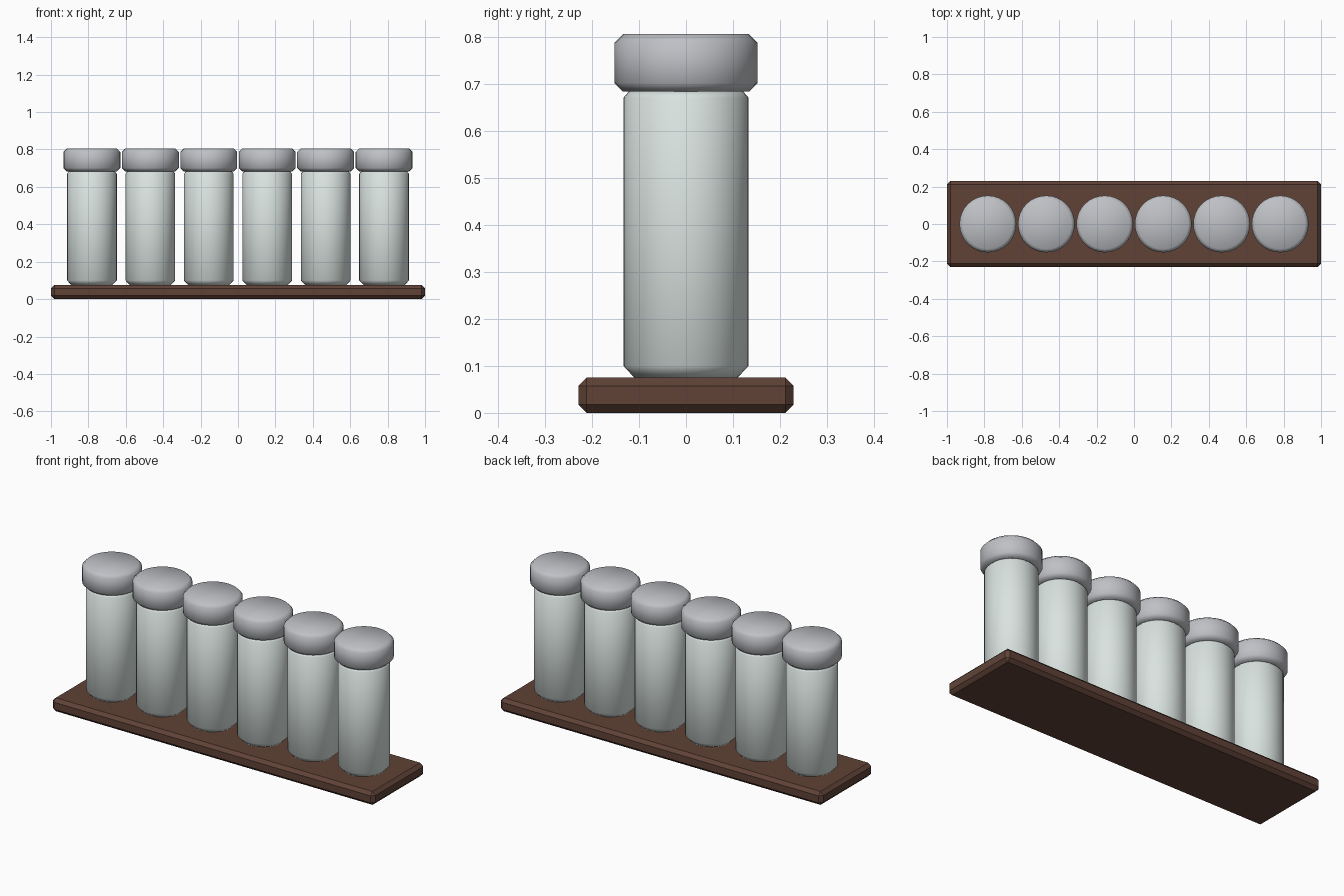
import bpy
import bmesh
from math import cos, sin, tau

cube = bpy.data.objects.get("Cube")
if cube:
    bpy.data.objects.remove(cube, do_unlink=True)


def make_material(name, rgb):
    mat = bpy.data.materials.new(name)
    mat.use_nodes = True
    color = (*rgb, 1.0)
    mat.diffuse_color = color
    mat.node_tree.nodes["Principled BSDF"].inputs["Base Color"].default_value = color
    return mat


wood = make_material("dark wood", (0.115, 0.055, 0.037))
glass = make_material("pale glass", (0.70, 0.77, 0.75))
metal = make_material("grey metal", (0.52, 0.53, 0.56))


def add_object(name, bm, mat, smooth=False):
    bmesh.ops.recalc_face_normals(bm, faces=bm.faces)
    for face in bm.faces:
        face.smooth = smooth
    mesh = bpy.data.meshes.new(name)
    bm.to_mesh(mesh)
    bm.free()
    mesh.materials.append(mat)
    obj = bpy.data.objects.new(name, mesh)
    bpy.context.collection.objects.link(obj)
    return obj


def turned(name, profile, x, mat, sides=32):
    """Closed round part from (radius, height) pairs, softly shaded."""
    bm = bmesh.new()
    rings = [[bm.verts.new((r * cos(tau * i / sides), r * sin(tau * i / sides), z))
              for i in range(sides)] for r, z in profile]
    for low, high in zip(rings, rings[1:]):
        for i in range(sides):
            j = (i + 1) % sides
            bm.faces.new((low[i], low[j], high[j], high[i]))
    bm.faces.new(rings[0])
    bm.faces.new(rings[-1])
    obj = add_object(name, bm, mat, smooth=True)
    obj.location.x = x
    return obj


# Chamfered wooden board
bm = bmesh.new()
bmesh.ops.create_cube(bm, size=1)
bmesh.ops.scale(bm, vec=(2.0, 0.458, 0.075), verts=bm.verts)
bmesh.ops.translate(bm, vec=(0, 0, 0.0375), verts=bm.verts)
bmesh.ops.bevel(bm, geom=bm.edges[:], offset=0.018, segments=1, affect='EDGES')
add_object("board", bm, wood)

# Row of six capped jars
jar_profile = [(0.110, 0.075), (0.133, 0.100), (0.133, 0.670), (0.122, 0.683)]
cap_profile = [(0.134, 0.683), (0.152, 0.701), (0.152, 0.787), (0.134, 0.805)]
count, spacing = 6, 0.3125
for n in range(count):
    x = (n - (count - 1) / 2) * spacing
    turned(f"jar_{n + 1}", jar_profile, x, glass)
    turned(f"cap_{n + 1}", cap_profile, x, metal)
